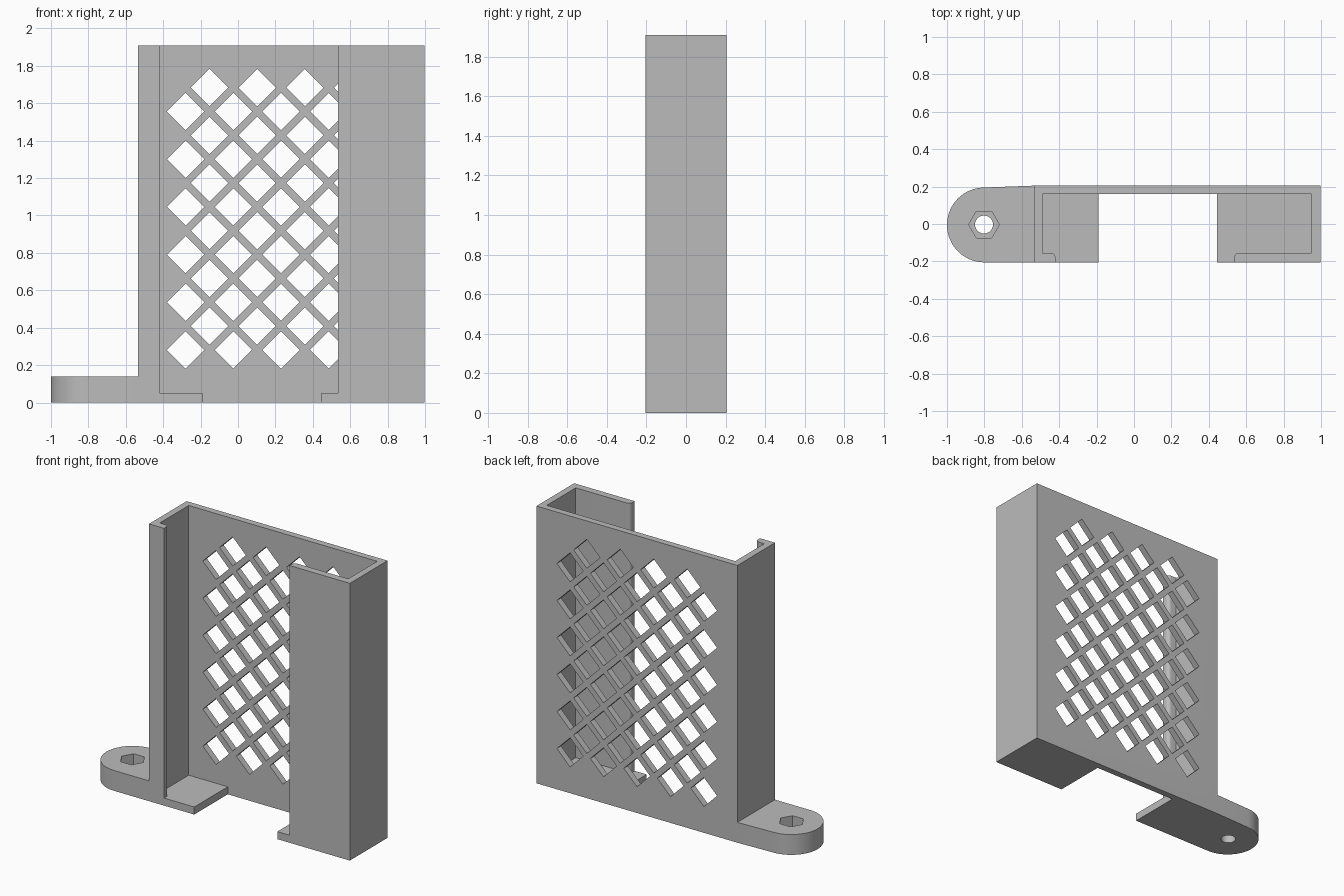
import bpy, bmesh, math

if "Cube" in bpy.data.objects:
    bpy.data.objects.remove(bpy.data.objects["Cube"])

grey = bpy.data.materials.new("grey plastic")
grey.diffuse_color = (0.5, 0.5, 0.5, 1)
grey.use_nodes = True
grey.node_tree.nodes["Principled BSDF"].inputs["Base Color"].default_value = grey.diffuse_color


def arc(cx, cy, r, a0, a1, n):
    """Points along an arc, angles in degrees."""
    return [(cx + r * math.cos(math.radians(a0 + (a1 - a0) * i / n)),
             cy + r * math.sin(math.radians(a0 + (a1 - a0) * i / n))) for i in range(n + 1)]


def add_prism(bm, points, offset):
    """Closed prism from a ring of 3D points swept by an offset."""
    a = [bm.verts.new(p) for p in points]
    b = [bm.verts.new([c + d for c, d in zip(p, offset)]) for p in points]
    bm.faces.new(a)
    bm.faces.new(b[::-1])
    for i in range(len(a)):
        j = (i + 1) % len(a)
        bm.faces.new((a[j], a[i], b[i], b[j]))


def make_object(name, bm):
    bmesh.ops.recalc_face_normals(bm, faces=bm.faces)
    mesh = bpy.data.meshes.new(name)
    bm.to_mesh(mesh)
    bm.free()
    mesh.materials.append(grey)
    obj = bpy.data.objects.new(name, mesh)
    bpy.context.collection.objects.link(obj)
    return obj


def extrude_up(name, outline, z0, z1):
    bm = bmesh.new()
    add_prism(bm, [(x, y, z0) for x, y in outline], (0, 0, z1 - z0))
    return make_object(name, bm)


def rect(x0, x1, y0, y1):
    return [(x0, y0), (x1, y0), (x1, y1), (x0, y1)]


def combine(target, tool, operation):
    """Apply a boolean and drop the tool object."""
    tool.hide_render = True
    mod = target.modifiers.new(operation.lower(), 'BOOLEAN')
    mod.operation, mod.solver, mod.object = operation, 'EXACT', tool
    bpy.context.view_layer.objects.active = target
    bpy.ops.object.modifier_apply(modifier=mod.name)
    bpy.data.objects.remove(tool)


# Main dimensions
L, R, F, B, H = -0.535, 0.996, -0.205, 0.205, 1.91
WALL = 0.047

# Channel body: back wall, two sides and front lips with rounded inner corners
profile = [(L, F), (-0.42, F)]
profile += arc(-0.445, -0.18, 0.025, 0, 90, 6)
profile += [(L + WALL, -0.155), (L + WALL, 0.16), (R - WALL, 0.16), (R - WALL, -0.155)]
profile += arc(0.56, -0.18, 0.025, 90, 180, 6)
profile += [(0.535, F), (R, F), (R, B), (L, B)]
bracket = extrude_up("vented_bracket", profile, 0, H)

# Floor tabs under both ends of the channel
combine(bracket, extrude_up("left_floor_tab", rect(L + 0.02, -0.19, F, 0.18), 0, 0.052), 'UNION')
combine(bracket, extrude_up("right_floor_tab", rect(0.443, R - 0.02, F, 0.18), 0, 0.052), 'UNION')

# Mounting foot with a rounded end
foot = arc(-0.8, -0.005, 0.2, 90, 270, 32) + [(L + 0.02, F), (L + 0.02, 0.18), (L, B)]
# the part past the outer face is buried in the side wall
combine(bracket, extrude_up("mounting_foot", foot, 0, 0.14), 'UNION')

# Screw hole and hexagonal nut pocket in the foot
combine(bracket, extrude_up("screw_hole", arc(-0.802, -0.003, 0.048, 0, 348.75, 31), -0.1, 0.3), 'DIFFERENCE')
combine(bracket, extrude_up("nut_pocket", arc(-0.802, -0.003, 0.082, 0, 300, 5), 0.06, 0.3), 'DIFFERENCE')

# Staggered lattice of diamond vents through the back wall
PITCH, HALF = 0.255, 0.1
bm = bmesh.new()
for col in range(9):
    x = -0.28 + col * PITCH / 2
    for row in range(6):
        z = 0.281 + row * PITCH + (col % 2) * PITCH / 2
        add_prism(bm, [(x + HALF, 0.1, z), (x, 0.1, z + HALF),
                       (x - HALF, 0.1, z), (x, 0.1, z - HALF)], (0, 0.2, 0))
combine(bracket, make_object("diamond_vents", bm), 'DIFFERENCE')

# Smooth only the rounded end, the hole and the lip corners
bpy.ops.object.select_all(action='DESELECT')
bracket.select_set(True)
bpy.context.view_layer.objects.active = bracket
bpy.ops.object.shade_smooth_by_angle(angle=math.radians(30))
